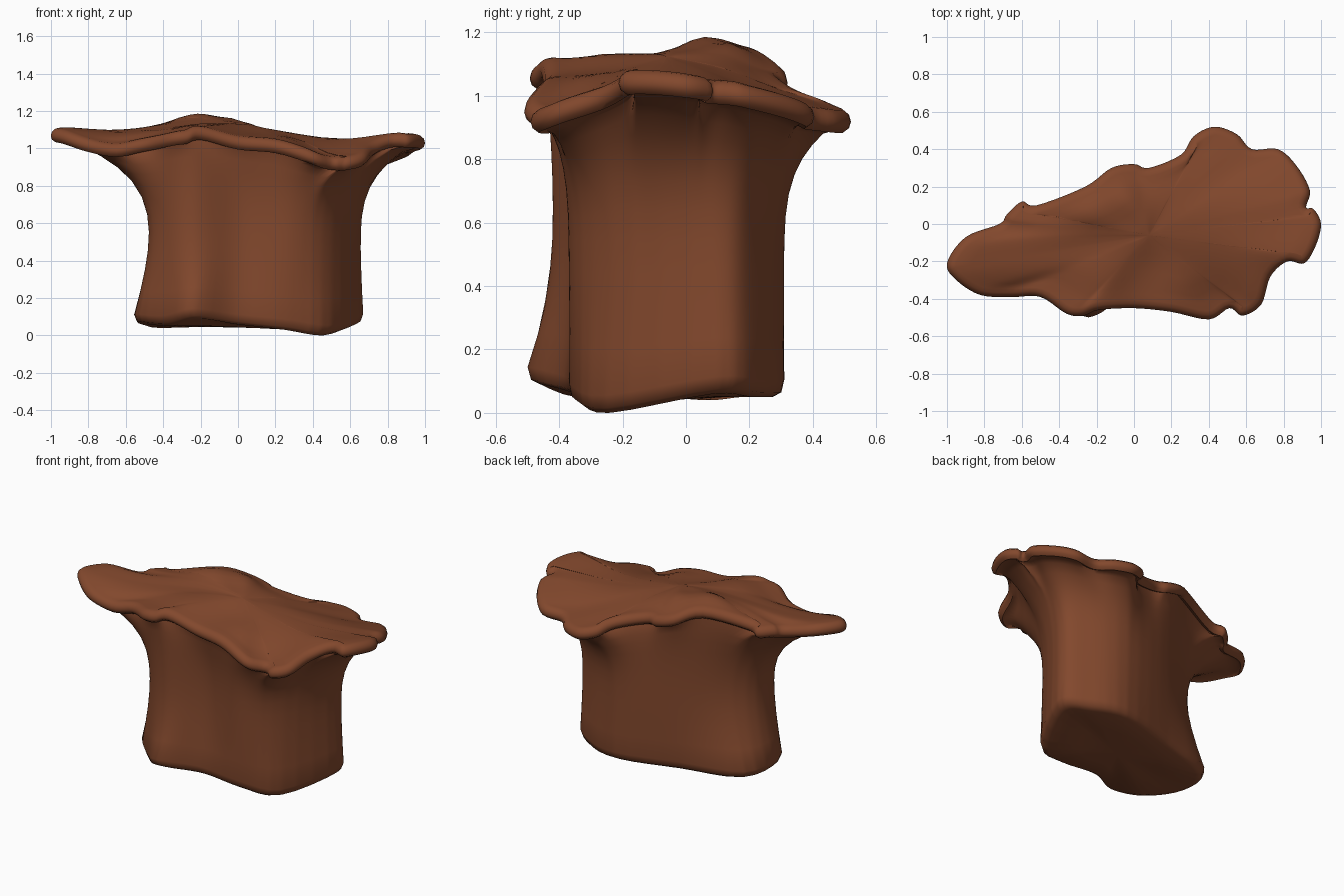
import bpy
import bmesh
import math
from mathutils import Vector

default = bpy.data.objects.get("Cube")
if default:
    bpy.data.objects.remove(default, do_unlink=True)

CENTRE = Vector((0.08, -0.06, 0))

# Scalloped cap rim: x, y and height of the rim's upper edge
RIM = [
    (-1, -.21, 1.11), (-.95, -.3, 1.1), (-.82, -.38, 1.06), (-.65, -.39, 1.03), (-.5, -.39, 1.06),
    (-.36, -.48, 1.09), (-.27, -.49, 1.1), (-.19, -.46, 1.12), (0, -.45, 1.07), (.2, -.47, 1.05),
    (.4, -.51, .99), (.51, -.45, .96), (.58, -.49, .96), (.68, -.43, .98), (.73, -.28, 1.03),
    (.82, -.2, 1.08), (.91, -.21, 1.08), (.97, -.12, 1.08), (1, 0, 1.07), (.96, .08, 1.06),
    (.92, .09, 1.05), (.94, .18, 1.04), (.87, .31, 1.01), (.77, .4, .98), (.63, .4, .97),
    (.55, .48, .96), (.43, .52, .96), (.32, .47, .98), (.25, .37, 1.02), (.08, .3, 1.07),
    (0, .32, 1.08), (-.12, .3, 1.11), (-.26, .2, 1.16), (-.52, .1, 1.11), (-.6, .12, 1.09),
    (-.68, .05, 1.09), (-.72, 0, 1.08), (-.9, -.07, 1.11),
]
# Heights across the middle of the top surface
TOP = [(-.25, .12, 1.23), (-.08, .13, 1.18), (0, 0, 1.14), (.2, 0, 1.1), (.45, .05, 1.05),
       (.7, 0, 1.05), (-.2, -.25, 1.14), (.2, -.3, 1.07), (-.45, 0, 1.13), (-.6, -.2, 1.08),
       (.4, .3, 1.01)]
# Foot of the pillar: corners with the height of the lower edge
FOOT = [
    (.5, -.26, 0), (.67, .1, .06), (.55, .24, .05), (.31, .31, .05), (-.1, .2, .05),
    (-.48, .07, .04), (-.55, -.19, .06), (-.4, -.38, .05), (-.24, -.5, .09), (-.02, -.38, .06),
    (.27, -.36, .03),
]
# Narrower waist of the pillar
WAIST = [
    (.5, -.24, 0), (.655, .09, 0), (.56, .22, 0), (.3, .31, 0), (-.1, .2, 0),
    (-.42, -.02, 0), (-.465, -.22, 0), (-.37, -.36, 0), (-.22, -.42, 0), (.02, -.34, 0),
    (.28, -.37, 0),
]


def smooth_loop(points, steps):
    """Closed Catmull-Rom curve through the points."""
    pts = [Vector(p) for p in points]
    n = len(pts)
    out = []
    for i in range(n):
        a, b, c, d = (pts[(i + k) % n] for k in (-1, 0, 1, 2))
        for s in range(steps):
            t = s / steps
            out.append(0.5 * (2 * b + (c - a) * t + (2 * a - 5 * b + 4 * c - d) * t ** 2
                              + (3 * b - a - 3 * c + d) * t ** 3))
    return out


def hit(loop, direction):
    """Point where a ray from the centre crosses the loop."""
    best = None
    for i, a in enumerate(loop):
        p, q = a - CENTRE, loop[(i + 1) % len(loop)] - CENTRE
        e = q - p
        den = direction.x * e.y - direction.y * e.x
        if abs(den) < 1e-9:
            continue
        u = (direction.y * p.x - direction.x * p.y) / den
        r = (p.x * e.y - p.y * e.x) / den
        if -1e-6 <= u <= 1 + 1e-6 and r > 0 and (best is None or r > best[0]):
            best = (r, a.z + u * e.z)
    r, z = best
    return at(CENTRE + direction * r, z)


def at(point, z):
    return Vector((point.x, point.y, z))


def average(items, i, reach):
    """Mean of an item and its neighbours around a closed list."""
    span = range(i - reach, i + reach + 1)
    return sum((items[k % len(items)] for k in span), Vector()) / len(span)


def top_height(point):
    """Height of the top surface, weighted by nearness to the known points."""
    total = weight = 0
    for x, y, z in TOP + RIM:
        w = 1 / ((point.x - x) ** 2 + (point.y - y) ** 2 + 0.003) ** 1.8
        total += w * z
        weight += w
    return total / weight


rim = smooth_loop(RIM, 5)
foot = smooth_loop(FOOT, 4)
waist = smooth_loop(WAIST, 4)
count = len(rim)
rays = [(at(p, 0) - CENTRE).normalized() for p in rim]

# One column per rim point, running from the underside over the rim to the top
columns = []
for i, p in enumerate(rim):
    out = average(rays, i, 6).normalized()
    along = rim[(i + 2) % count] - rim[i - 2]
    normal = Vector((along.y, -along.x, 0)).normalized()
    f, w = hit(foot, out), hit(waist, out)
    w.z = 0.55
    edge = at(p, 0)
    # underside and rounded lower edge
    col = [at(CENTRE.lerp(f, 0.5), 0.4 * f.z + 0.03), at(CENTRE.lerp(f, 0.9), f.z),
           at(CENTRE.lerp(f, 0.975), f.z + 0.015), at(f, f.z + 0.055)]
    # pillar wall
    for t in (0.3, 0.55, 0.8, 1):
        q = f.lerp(w, 1 - (1 - t) ** 1.5)
        col.append(at(q, f.z + 0.055 + (w.z - f.z - 0.055) * t))
    # flare under the cap, following a simpler outline lower down
    inner = at(edge - normal * 0.055, p.z)
    broad = average(rim, i, 7) - out * 0.03
    for t, k in ((0.2, 0.015), (0.4, 0.07), (0.58, 0.2), (0.72, 0.37), (0.84, 0.57), (0.94, 0.8)):
        goal = broad.lerp(inner, k * k)
        col.append(at(w.lerp(goal, k), w.z + (goal.z - 0.06 - w.z) * t))
    # rolled rim
    for inset, drop in ((0.045, 0.066), (0.025, 0.076), (0.006, 0.062), (0, 0.042),
                        (0.006, 0.02), (0.025, 0.004), (0.045, 0)):
        col.append(at(edge - normal * inset, p.z - drop))
    # top surface
    last = edge - normal * 0.045
    for k in (0.08, 0.18, 0.3, 0.44, 0.58, 0.72, 0.85, 0.94):
        q = last.lerp(CENTRE, k)
        t = min(1, k * 3.4)
        col.append(at(q, p.z + (top_height(q) - p.z) * t))
    columns.append(col)

bm = bmesh.new()
grid = [[bm.verts.new(v) for v in col] for col in columns]
bottom = bm.verts.new(at(CENTRE, 0.04))
top = bm.verts.new(at(CENTRE, top_height(CENTRE)))
for i, a in enumerate(grid):
    b = grid[(i + 1) % count]
    for j in range(len(a) - 1):
        bm.faces.new((a[j], b[j], b[j + 1], a[j + 1]))
    bm.faces.new((bottom, b[0], a[0]))
    bm.faces.new((top, a[-1], b[-1]))

# Soften the lofted pillar and top, keeping the rim crisp
soft = [v for col in grid for j, v in enumerate(col) if 4 <= j <= 12 or j > 20]
for _ in range(4):
    bmesh.ops.smooth_vert(bm, verts=soft, factor=0.5, use_axis_x=True, use_axis_y=True, use_axis_z=True)
bmesh.ops.recalc_face_normals(bm, faces=bm.faces)

mesh = bpy.data.meshes.new("flat_topped_rock")
bm.to_mesh(mesh)
bm.free()
rock = bpy.data.objects.new("flat_topped_rock", mesh)
bpy.context.collection.objects.link(rock)

# Reddish brown stone
stone = bpy.data.materials.new("red_brown_stone")
stone.use_nodes = True
colour = (0.225, 0.065, 0.026, 1)
stone.diffuse_color = colour
stone.node_tree.nodes["Principled BSDF"].inputs["Base Color"].default_value = colour
mesh.materials.append(stone)

bpy.context.view_layer.objects.active = rock
rock.select_set(True)
bpy.ops.object.shade_smooth_by_angle(angle=math.radians(60))
